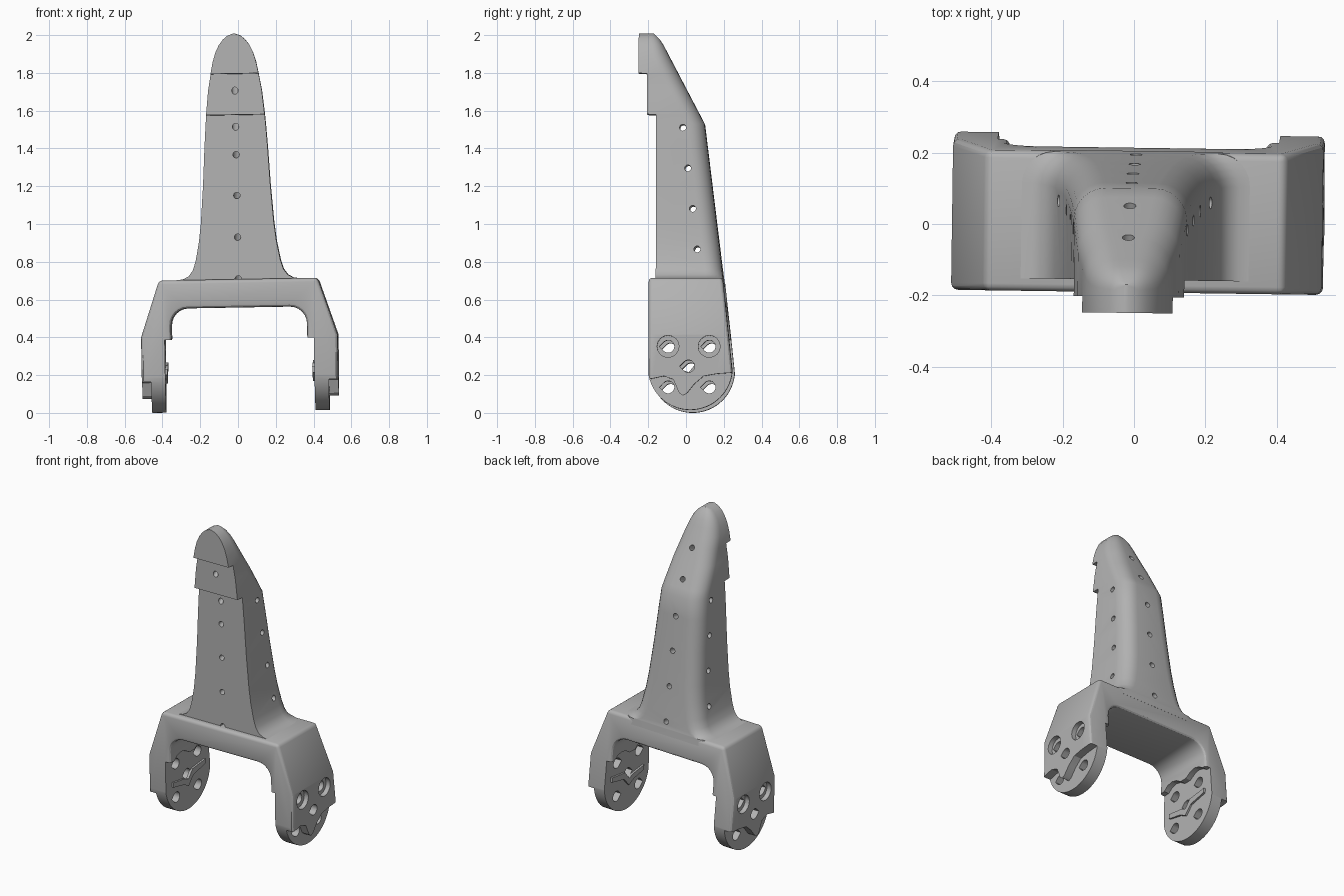
import bpy, bmesh
from math import sin, cos, pi, radians
from mathutils import Matrix, Vector

if "Cube" in bpy.data.objects:
    bpy.data.objects.remove(bpy.data.objects["Cube"])

grey = bpy.data.materials.new("matte_grey")
grey.use_nodes = True
grey.diffuse_color = (0.45, 0.45, 0.45, 1)
grey.node_tree.nodes["Principled BSDF"].inputs["Base Color"].default_value = grey.diffuse_color


def finish_mesh(name, bm):
    bmesh.ops.recalc_face_normals(bm, faces=bm.faces)
    mesh = bpy.data.meshes.new(name)
    bm.to_mesh(mesh)
    bm.free()
    mesh.materials.append(grey)
    obj = bpy.data.objects.new(name, mesh)
    bpy.context.collection.objects.link(obj)
    return obj


def loft(name, rings):
    """Skin a list of equal-length point rings and cap the ends."""
    bm = bmesh.new()
    rows = [[bm.verts.new(p) for p in ring] for ring in rings]
    count = len(rows[0])
    for low, high in zip(rows, rows[1:]):
        for i in range(count):
            j = (i + 1) % count
            bm.faces.new((low[i], low[j], high[j], high[i]))
    bm.faces.new(rows[0])
    bm.faces.new(rows[-1])
    return finish_mesh(name, bm)


def prism_x(name, outline, start, end):
    return loft(name, [[(x, y, z) for y, z in outline] for x in (start, end)])


def arc(cx, cy, radius, start, end, steps):
    angles = [radians(start + (end - start) * i / steps) for i in range(steps + 1)]
    return [(cx + radius * cos(a), cy + radius * sin(a)) for a in angles]


def apply_modifier(obj, mod):
    bpy.ops.object.select_all(action="DESELECT")
    bpy.context.view_layer.objects.active = obj
    obj.select_set(True)
    bpy.ops.object.modifier_apply(modifier=mod.name)


def boolean(obj, tool, operation="DIFFERENCE"):
    mod = obj.modifiers.new("cut", "BOOLEAN")
    mod.operation, mod.object, mod.solver = operation, tool, "EXACT"
    apply_modifier(obj, mod)
    bpy.data.objects.remove(tool)


def drill(obj, start, end, radius):
    start, end = Vector(start), Vector(end)
    axis = end - start
    turn = axis.to_track_quat("Z", "Y").to_matrix().to_4x4()
    bm = bmesh.new()
    bmesh.ops.create_cone(bm, cap_ends=True, segments=16, radius1=radius, radius2=radius,
                          depth=axis.length,
                          matrix=Matrix.Translation((start + end) / 2) @ turn)
    boolean(obj, finish_mesh("drill", bm))


# Column: flat stepped front, rounded back, flared foot and domed tip
def front_y(z):
    if z > 1.788:
        return -0.25
    return -0.205 if z > 1.57 else -0.157


def back_y(z):
    if z > 1.96:
        return -0.13 - (z - 1.96)
    return 0.1 - 0.523 * (z - 1.52) if z > 1.52 else 0.1 + 0.122 * (1.52 - z)


stations = [(0.66, 0.33), (0.7, 0.32), (0.705, 0.29), (0.72, 0.262), (0.75, 0.24),
            (0.8, 0.224), (0.9, 0.205), (1, 0.193), (1.2, 0.178), (1.4, 0.167),
            (1.52, 0.159), (1.569, 0.155), (1.571, 0.155), (1.7, 0.142),
            (1.787, 0.127), (1.789, 0.127), (1.85, 0.115), (1.9, 0.1), (1.94, 0.081),
            (1.97, 0.058), (1.99, 0.034), (2, 0.006)]


def section(z, half):
    front, back = front_y(z), back_y(z)
    r = min(0.09, half * 0.75, (back - front) * 0.6)
    side = arc(half - r, back - r, r, 0, 90, 6)
    outline = [(half, front)] + side + [(-x, y) for x, y in reversed(side)] + [(-half, front)]
    return [(x, y, z) for x, y in outline]


column = loft("column", [section(z, half) for z, half in stations])

# Cross holes, then holes square to the back faces
for y, z in ((-0.015, 1.5), (0.012, 1.285), (0.038, 1.07), (0.062, 0.855)):
    drill(column, (-0.4, y, z), (0.4, y, z), 0.017)
for z in (1.4, 1.185, 0.965, 0.745):
    drill(column, (0, back_y(z) + 0.05, z + 0.006), (0, -0.25, z - 0.055), 0.017)
for z in (1.615, 1.785):
    y = back_y(z)
    drill(column, (0, y + 0.05, z + 0.026), (0, y - 0.3, z - 0.157), 0.017)

# Yoke: bridge and two legs as one arched profile
half_arch = [(0.42, 0.7), (0.52, 0.4), (0.52, -0.1), (0.36, -0.1)]
half_arch += arc(0.27, 0.46, 0.09, 0, 90, 6)
arch = half_arch + [(-x, z) for x, z in reversed(half_arch)]
yoke = loft("yoke", [[(x, -0.192, z) for x, z in arch],
                     [(x, 0.2 + 0.106 * (0.7 - z), z) for x, z in arch]])
bevel = yoke.modifiers.new("soft_edges", "BEVEL")
bevel.width, bevel.segments = 0.02, 3
bevel.limit_method, bevel.angle_limit = "ANGLE", radians(60)
apply_modifier(yoke, bevel)

# Round the leg ends into discs
round_end = [(-0.195, 1)] + arc(0.029, 0.224, 0.224, 180, 360, 32) + [(0.256, 1)]
boolean(yoke, prism_x("round_end", round_end, -1, 1), "INTERSECT")

# Wavy recess outlines that follow the bolt holes
outer_wave = [(-0.3, 0.15), (-0.17, 0.165), (-0.11, 0.178), (-0.06, 0.16), (-0.03, 0.09),
              (-0.01, 0.075), (0.01, 0.085), (0.05, 0.135), (0.1, 0.178), (0.17, 0.19),
              (0.3, 0.2), (0.3, -0.2), (-0.3, -0.2)]
inner_wave = [(-0.3, 0.385), (-0.15, 0.385), (-0.12, 0.41), (-0.08, 0.42), (-0.04, 0.41),
              (0, 0.385), (0.05, 0.385), (0.09, 0.41), (0.13, 0.42), (0.17, 0.41),
              (0.2, 0.39), (0.3, 0.385), (0.3, -0.2), (-0.3, -0.2)]
rib_outline = [(-0.13, 0.2), (-0.03, 0.18), (0.02, 0.155), (0.07, 0.21), (0.19, 0.235),
               (0.19, 0.265), (0.06, 0.25), (0.02, 0.2), (-0.02, 0.215), (-0.13, 0.23)]
bolt_spots = [(y, z) for y in (-0.088, 0.13) for z in (0.12, 0.335)] + [(0.02, 0.23)]

for side, label in ((1, "left"), (-1, "right")):
    boolean(yoke, prism_x("recess", outer_wave, side * 0.47, side * 0.6))
    boolean(yoke, prism_x("recess", inner_wave, side * 0.3, side * 0.395))
    for y, z in bolt_spots:
        # Teardrop bolt holes, countersunk on the upper pair
        drop = arc(y, z, 0.033, -135, 135, 14) + [(y - 0.046, z)]
        boolean(yoke, prism_x("bolt_hole", drop, side * 0.3, side * 0.6))
        if z > 0.3:
            drill(yoke, (side * 0.49, y, z), (side * 0.6, y, z), 0.058)
    prism_x(label + "_locating_rib", rib_outline, side * 0.383, side * 0.4)

# Slight lean of the whole part, then shading
lean = (Matrix.Translation((0.016, 0, 0.008)) @ Matrix.Rotation(radians(-0.8), 4, "Z")
        @ Matrix.Rotation(radians(-1), 4, "Y"))
for obj in [o for o in bpy.context.collection.objects if o.type == "MESH"]:
    if grey.name in obj.data.materials:
        obj.data.transform(lean)
        bpy.ops.object.select_all(action="DESELECT")
        bpy.context.view_layer.objects.active = obj
        obj.select_set(True)
        bpy.ops.object.shade_smooth_by_angle(angle=radians(28))
